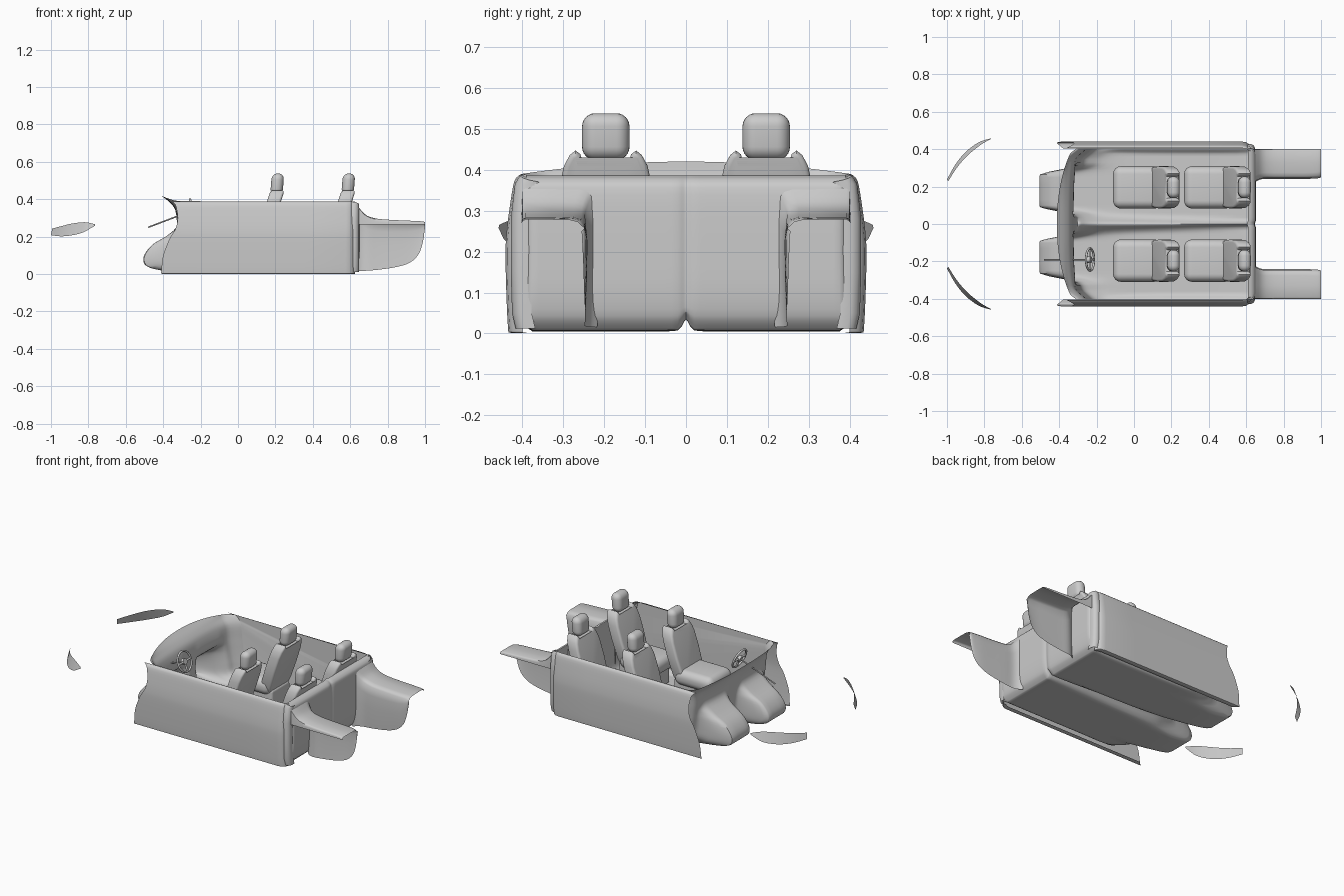
import bpy, bmesh, math
from mathutils import Vector, Matrix

if "Cube" in bpy.data.objects:
    bpy.data.objects.remove(bpy.data.objects["Cube"])


def finish(name, bm, angle=40, flip=None):
    bmesh.ops.recalc_face_normals(bm, faces=bm.faces)
    # open sheets: turn so the summed normal points along "flip"
    if flip and sum((f.normal * f.calc_area() for f in bm.faces), Vector()).dot(Vector(flip)) < 0:
        bmesh.ops.reverse_faces(bm, faces=bm.faces)
    me = bpy.data.meshes.new(name)
    bm.to_mesh(me)
    bm.free()
    ob = bpy.data.objects.new(name, me)
    bpy.context.collection.objects.link(ob)
    bpy.ops.object.select_all(action='DESELECT')
    ob.select_set(True)
    bpy.context.view_layer.objects.active = ob
    bpy.ops.object.shade_smooth_by_angle(angle=math.radians(angle))
    return ob


def spline(pts, n=4):
    """Smooth Catmull-Rom curve through the points."""
    p = [Vector(q) for q in pts]
    p = [2 * p[0] - p[1]] + p + [2 * p[-1] - p[-2]]
    out = []
    for i in range(1, len(p) - 2):
        a, b, c, d = p[i - 1:i + 3]
        for k in range(n):
            t = k / n
            out.append(0.5 * (2 * b + (c - a) * t + (2 * a - 5 * b + 4 * c - d) * t * t
                              + (3 * b - a - 3 * c + d) * t ** 3))
    return out + [p[-2]]


def loft(name, rows, cap=False, angle=50, flip=None):
    bm = bmesh.new()
    vs = [[bm.verts.new(c) for c in r] for r in rows]
    for r, q in zip(vs, vs[1:]):
        for i in range(len(r) - 1):
            bm.faces.new((r[i], r[i + 1], q[i + 1], q[i]))
    if cap:
        bm.faces.new(vs[0])
        bm.faces.new(vs[-1])
    return finish(name, bm, angle, flip)


def shear(bm, k, z0, loc):
    for v in bm.verts:
        v.co.x += k * (v.co.z - z0)
        v.co += Vector(loc)


def soft_box(name, lo, hi, r, loc=(0, 0, 0), k=0.0):
    bm = bmesh.new()
    bmesh.ops.create_cube(bm, size=1)
    lo, hi = Vector(lo), Vector(hi)
    for v in bm.verts:
        v.co = Vector([(lo[i] + hi[i]) / 2 + v.co[i] * (hi[i] - lo[i]) for i in range(3)])
    bmesh.ops.bevel(bm, geom=bm.edges[:], offset=r, segments=6, profile=0.5, affect='EDGES')
    shear(bm, k, lo.z, loc)
    return finish(name, bm)


def rod(name, a, b, r):
    a, b = Vector(a), Vector(b)
    bm = bmesh.new()
    m = Matrix.Translation((a + b) / 2) @ (b - a).to_track_quat('Z', 'Y').to_matrix().to_4x4()
    bmesh.ops.create_cone(bm, cap_ends=True, segments=16, radius1=r, radius2=r,
                          depth=(b - a).length, matrix=m)
    return finish(name, bm)


# Body tub: cowl, firewall with two foot wells, floor and bulged back wall
plain = [(-.32, .22), (-.315, .18), (-.305, .12), (-.29, .06), (-.24, .03), (-.15, .01)]
well = [(-.38, .205), (-.46, .155), (-.505, .09), (-.485, .04), (-.38, .015), (-.25, .008)]
rear = [(.1, .006), (.55, .006), (.625, .02), (.648, .08), (.652, .2), (.65, .34), (.637, .374), (.61, .386)]


def step(a, b, v):
    t = min(1, max(0, (v - a) / (b - a)))
    return t * t * (3 - 2 * t)


def tub_row(y):
    u = abs(y) / .4
    w = step(.04, .095, abs(y)) * (1 - step(.26, .32, abs(y)))
    back = .03 * u ** 4 + .05 * step(.34, .42, abs(y))
    inset = .022 * step(.375, .403, abs(y))
    pts = [(-.412 + .08 * u ** 2.3 + .03 * step(.37, .42, abs(y)), .42 - .03 * u * u),
           (-.365 + back, .383), (-.335 + back, .34), (-.325 + back, .26)]
    pts += [(p[0] + back + (q[0] - p[0] - back) * w, p[1] + (q[1] - p[1]) * w)
            for p, q in zip(plain, well)]
    pts += rear
    out = []
    for i, (x, z) in enumerate(pts):
        far = min(1, max(0, (x + .3) / .9))
        if 7 <= i <= 12:  # centre tunnel, fading to a small notch at the rear
            z += (.06 - .035 * far) * math.exp(-(y / (.035 - .025 * far)) ** 2)
        if i > 12:
            x -= .006 * math.exp(-(y / .012) ** 2)
        out.append((min(x, .652 - inset), y, max(z, .006 + inset)))
    return spline(out)


half = [0, .005, .01, .02, .035, .05, .06, .07, .08, .09, .10, .13, .17, .21, .25, .265, .28, .295,
        .31, .33, .345, .36, .375, .385, .393, .4, .403]
loft("body_tub", [tub_row(y) for y in [-h for h in half[:0:-1]] + half], cap=True)

# Door skins: curved sheets with a hollow front edge, wrapped in at the rear
door = spline([(.406, .388, -.36), (.42, .37, -.335), (.432, .3, -.322), (.439, .24, -.335),
               (.441, .19, -.365), (.439, .1, -.40), (.435, .015, -.41), (.43, .002, -.41),
               (.405, .003, -.38)])
for s, side in ((1, "left"), (-1, "right")):
    rows = []
    for t, inw in ((0, 0), (.25, 0), (.5, 0), (.75, 0), (.96, 0), (.985, .004), (1, .014), (1.01, .035)):
        rows.append([(x0 + (.615 - x0) * t, s * max(y - inw, min(y, .39)), max(0, z)) for y, z, x0 in door])
    loft("door_skin_" + side, rows, flip=(0, s, 0))
    # Rear pillar strip between door and back wall
    loft("rear_pillar_" + side, [[(x, s * y, z) for z, y in
         ((zt, yo - .022), (.365, yo - .01), (.28, yo), (.15, yo), (.05, yo - .003), (.012, yo - .012))]
         for x, yo, zt in ((.608, .425, .386), (.625, .428, .386), (.64, .42, .38),
                           (.647, .405, .375), (.646, .38, .37))], flip=(0, s, 0))

    # Rear wheel well liner: top shelf plus inner wall, open outside and below
    rows = []
    for x, zt, zb, dy in spline([(.635, .37, .015, -.03), (.655, .345, .016, -.012), (.69, .312, .018, 0),
                                 (.75, .295, .023, 0), (.85, .288, .038, 0), (.92, .285, .062, 0),
                                 (.965, .283, .105, .002), (.988, .281, .17, .004), (1, .278, .25, .008)], 3):
        sec = [(.402, .266), (.401, (zt + .266) / 2), (.399, zt - .004), (.392, zt), (.33, zt),
               (.275 + dy, zt - .001), (.256 + dy, zt - .006), (.246 + dy, zt - .016)]
        zm = zt - .016
        sec += [(.241 + dy + .006 * f ** 3, zm + (min(zb, zm - .01) - zm) * f) for f in (.2, .5, .8, 1)]
        rows.append([(x, s * y, z) for y, z in sec])
    loft("wheel_well_" + side, rows, flip=(0, s, -.3))

    # Head lamp lens: thin curved sheet
    rows = []
    for x, y, a, b in spline([(-1, .238, .208, .243), (-.955, .318, .202, .256), (-.9, .385, .205, .27),
                              (-.83, .437, .222, .277), (-.765, .458, .258, .266)]):
        rows.append([(x + .2 * (z - a), s * (y - .25 * (z - a)), z)
                     for z in (a + (b - a) * f for f in (0, .33, .67, 1))])
    loft("head_lamp_" + side, rows, flip=(-1, s, 0))


# Seats: base, cushion, shaped backrest and headrest
edge = [(.058, .424), (.062, .438), (.074, .447), (.088, .436), (.102, .41), (.111, .37),
        (.113, .28), (.105, .17), (.09, .13)]


def backrest(name, loc):
    bm = bmesh.new()
    ring = edge + [(-y, z) for y, z in edge[::-1]]
    face = bm.faces.new([bm.verts.new((.085, y, z)) for y, z in ring])
    ext = bmesh.ops.extrude_face_region(bm, geom=[face])
    for v in ext["geom"]:
        if isinstance(v, bmesh.types.BMVert):
            v.co.x += .075
    rim = [e for e in bm.edges if abs(e.verts[0].co.x - e.verts[1].co.x) < 1e-5]
    bmesh.ops.bevel(bm, geom=rim, offset=.014, segments=4, profile=0.5, affect='EDGES')
    shear(bm, .32, .17, loc)
    return finish(name, bm)


for row, dx in (("front", 0), ("rear", .38)):
    for side, y in (("left", .196), ("right", -.196)):
        n, loc = row + "_seat_", (dx, y, 0)
        soft_box(n + "base_" + side, (-.07, -.09, .008), (.16, .09, .15), .015, loc)
        soft_box(n + "cushion_" + side, (-.112, -.113, .115), (.15, .113, .212), .042, loc)
        backrest(n + "back_" + side, loc)
        soft_box(n + "headrest_" + side, (.172, -.058, .424), (.238, .058, .538), .032, loc, .08)

# Steering wheel and column
hub, low = Vector((-.235, -.19, .343)), Vector((-.48, -.19, .25))
rod("steering_column", low, hub, .004)
axis = (hub - low).normalized()
bpy.ops.mesh.primitive_torus_add(major_radius=.06, minor_radius=.006, major_segments=40,
                                 minor_segments=10, location=hub,
                                 rotation=axis.to_track_quat('Z', 'Y').to_euler())
bpy.context.object.name = "steering_wheel_rim"
bpy.ops.object.shade_smooth()
rod("steering_wheel_hub", hub - axis * .012, hub + axis * .006, .018)
side_dir = Vector((0, 1, 0))
up_dir = side_dir.cross(axis)
if up_dir.z < 0:
    up_dir = -up_dir
for a in (0, 180, 270):
    d = side_dir * math.cos(math.radians(a)) + up_dir * math.sin(math.radians(a))
    rod("steering_wheel_spoke", hub, hub + d * .06, .006)
